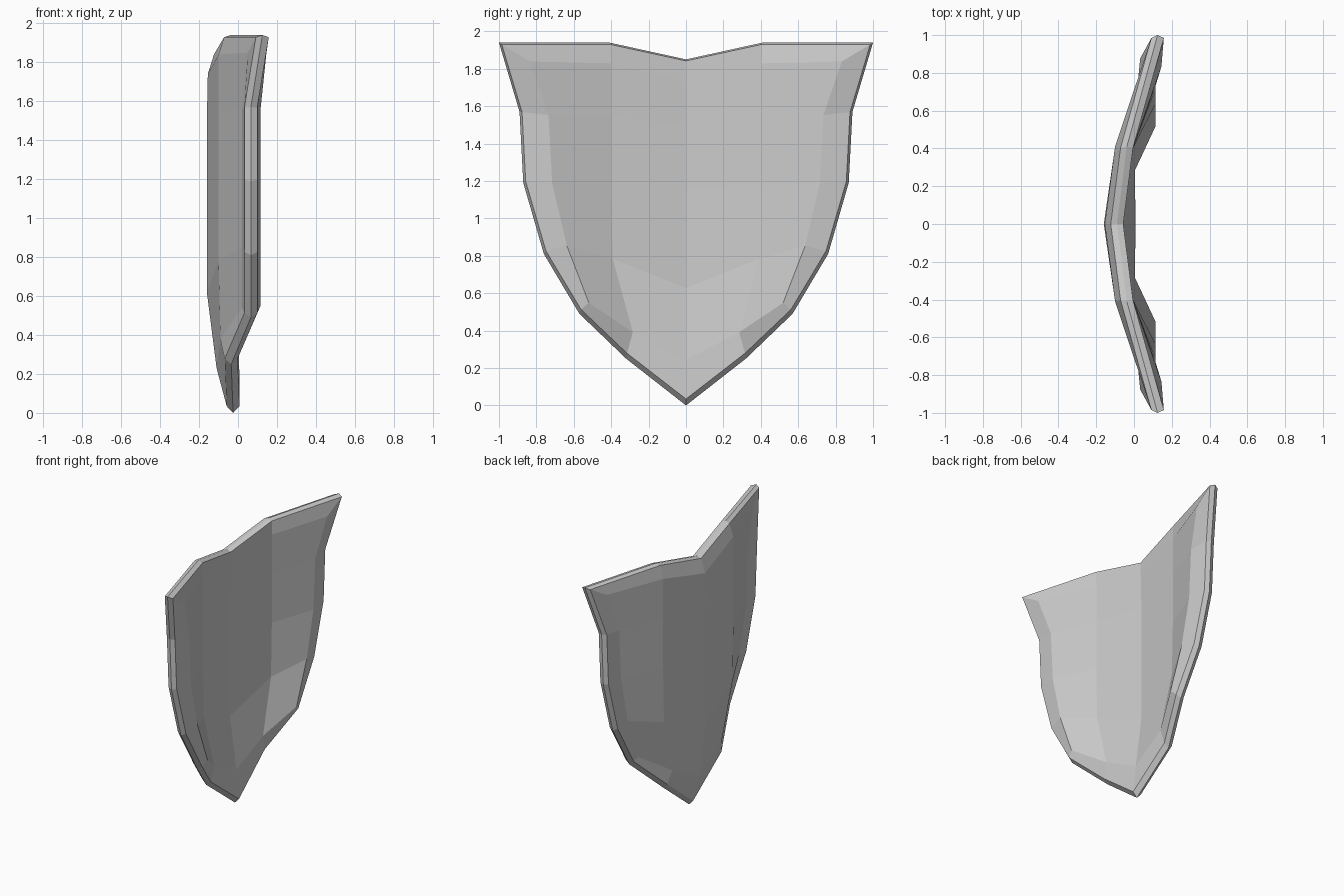
import bpy, bmesh

if "Cube" in bpy.data.objects:
    bpy.data.objects.remove(bpy.data.objects["Cube"])

# Panel columns from centre to side, top to bottom: (x, y, z) of the convex face
centre = [(-.155, 0, 1.74), (-.16, 0, 1.5), (-.16, 0, 1.17), (-.16, 0, .62), (-.11, 0, .23)]
middle = [(-.10, .41, 1.84), (-.10, .41, 1.55), (-.10, .41, 1.18), (-.10, .40, .78), (-.09, .29, .38)]
side = [(.05, .85, 1.85), (.02, .75, 1.56), (.02, .73, 1.19), (.02, .65, .85), (.02, .53, .54)]
# Outermost rim line, from top centre round to the bottom tip
outline = [(-.09, 0, 1.85), (-.038, .41, 1.94), (.125, 1.0, 1.94), (.066, .89, 1.57),
           (.066, .87, 1.19), (.066, .76, .81), (.066, .57, .49), (-.035, .32, .25), (-.025, 0, 0)]
THICK = .095


def inset(p, dx):
    return (p[0] + dx, p[1] * .985, 1.5 + (p[2] - 1.5) * .977)


def concave(p):
    # inner face: pushed back and drawn in slightly toward the middle
    return (p[0] + THICK, p[1] * .98, 1.1 + (p[2] - 1.1) * .985)


def quads(bm, a, b):
    for i in range(len(a) - 1):
        bm.faces.new((a[i], a[i + 1], b[i + 1], b[i]))


bm = bmesh.new()
for s in (1, -1):
    def row(pts):
        return [bm.verts.new((x, y * s, z)) for x, y, z in pts]

    rims = [row([inset(p, -.033) for p in outline]),
            row(outline),
            row([inset(p, .033) for p in outline])]
    # chamfered outer edge
    quads(bm, rims[0], rims[1])
    quads(bm, rims[1], rims[2])
    # convex and concave panels, each with its sloping border
    for shape, rim in ((lambda p: p, rims[0]), (concave, rims[2])):
        cols = [row([shape(p) for p in c]) for c in (centre, middle, side)]
        quads(bm, cols[0], cols[1])
        quads(bm, cols[1], cols[2])
        ring = [cols[0][0], cols[1][0]] + cols[2] + [cols[1][-1], cols[0][-1]]
        quads(bm, ring, rim)

# join the mirrored halves into one closed shell
bmesh.ops.remove_doubles(bm, verts=bm.verts, dist=.0005)
bmesh.ops.recalc_face_normals(bm, faces=bm.faces)
mesh = bpy.data.meshes.new("shield")
bm.to_mesh(mesh)
bm.free()
bpy.context.collection.objects.link(bpy.data.objects.new("shield", mesh))
